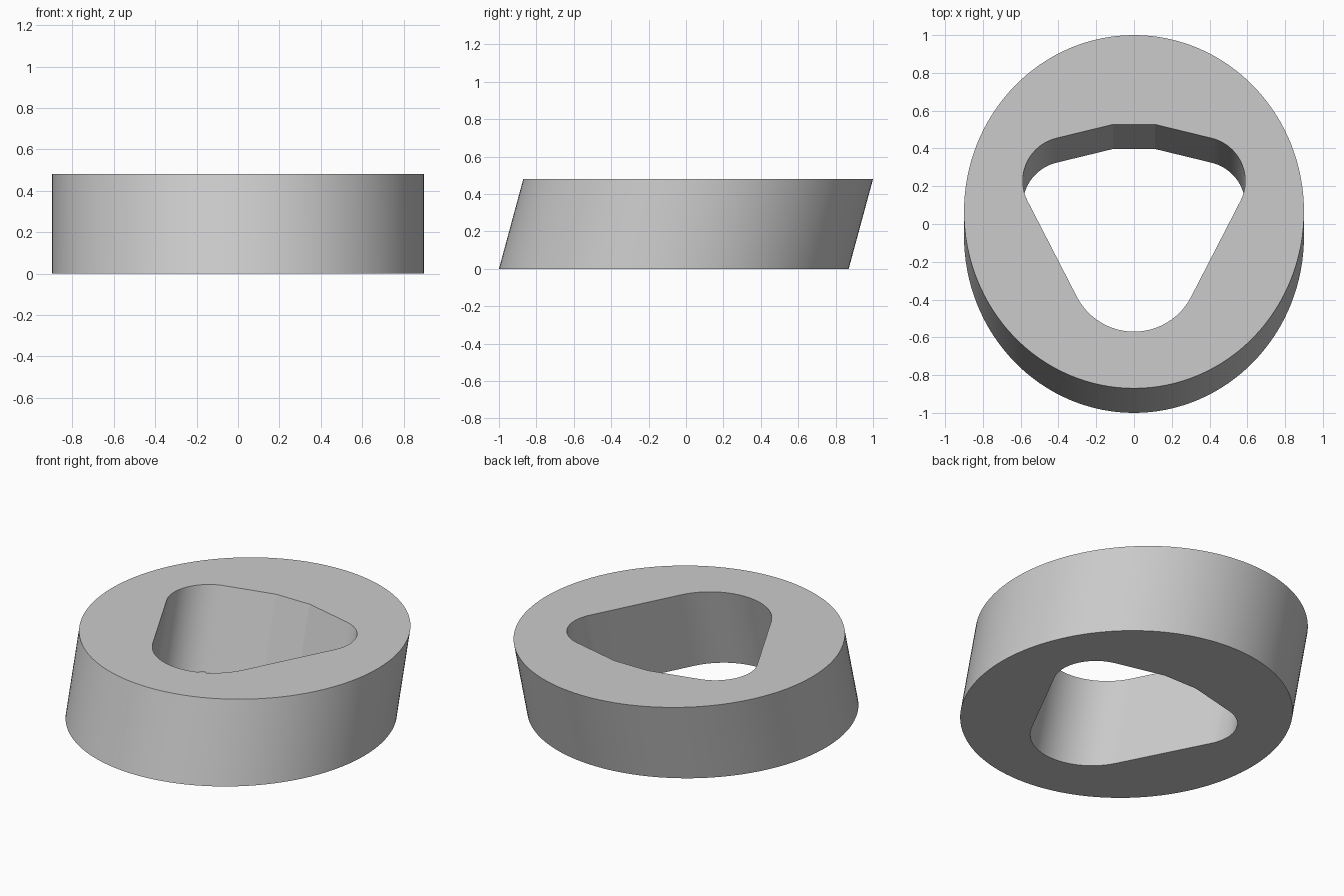
import bpy, bmesh
from math import sin, cos, pi, radians, atan2
from mathutils import Vector

old = bpy.data.objects.get("Cube")
if old:
    bpy.data.objects.remove(old, do_unlink=True)

HEIGHT, SHEAR = 0.48, 0.13


def arc(cx, cy, r, start, end, steps):
    """Points on a circular arc, angles in radians."""
    return [(cx + r * cos(start + (end - start) * i / steps),
             cy + r * sin(start + (end - start) * i / steps))
            for i in range(steps + 1)]


# Outer wall: a slightly stretched circle
SEGMENTS = 128
outer = [(0.9 * cos(2 * pi * i / SEGMENTS),
          -0.065 + 0.935 * sin(2 * pi * i / SEGMENTS)) for i in range(SEGMENTS)]

# Right half of the opening: front round, back corner round, flat back edge
side = atan2(-0.464, 0.886)
back = atan2(0.974, 0.227)
half = arc(0, -0.23, 0.34, -pi / 2, side, 14)
half += arc(0.356, 0.228, 0.233, side, back, 24)
half.append((0.112, 0.527))
opening = half + [(-x, y) for x, y in reversed(half[1:])]
opening = [(x, y - SHEAR) for x, y in opening]

# Fill the area between both outlines, then extrude it along the slant
bm = bmesh.new()
for outline in (outer, opening):
    verts = [bm.verts.new((x, y, 0)) for x, y in outline]
    for a, b in zip(verts, verts[1:] + verts[:1]):
        bm.edges.new((a, b))
bmesh.ops.triangle_fill(bm, edges=bm.edges[:], use_beauty=True, normal=Vector((0, 0, -1)))
result = bmesh.ops.extrude_face_region(bm, geom=bm.faces[:], use_keep_orig=True)
top = [v for v in result["geom"] if isinstance(v, bmesh.types.BMVert)]
bmesh.ops.translate(bm, verts=top, vec=(0, SHEAR, HEIGHT))
bmesh.ops.recalc_face_normals(bm, faces=bm.faces[:])

mesh = bpy.data.meshes.new("slanted_ring")
bm.to_mesh(mesh)
bm.free()
ring = bpy.data.objects.new("slanted_ring", mesh)
bpy.context.collection.objects.link(ring)

# Plain grey material
grey = bpy.data.materials.new("grey")
grey.use_nodes = True
colour = (0.6, 0.6, 0.6, 1)
grey.diffuse_color = colour
grey.node_tree.nodes["Principled BSDF"].inputs["Base Color"].default_value = colour
mesh.materials.append(grey)

# Smooth rounds, crisp rims and back facets
bpy.ops.object.select_all(action="DESELECT")
ring.select_set(True)
bpy.context.view_layer.objects.active = ring
bpy.ops.object.shade_smooth_by_angle(angle=radians(10))
